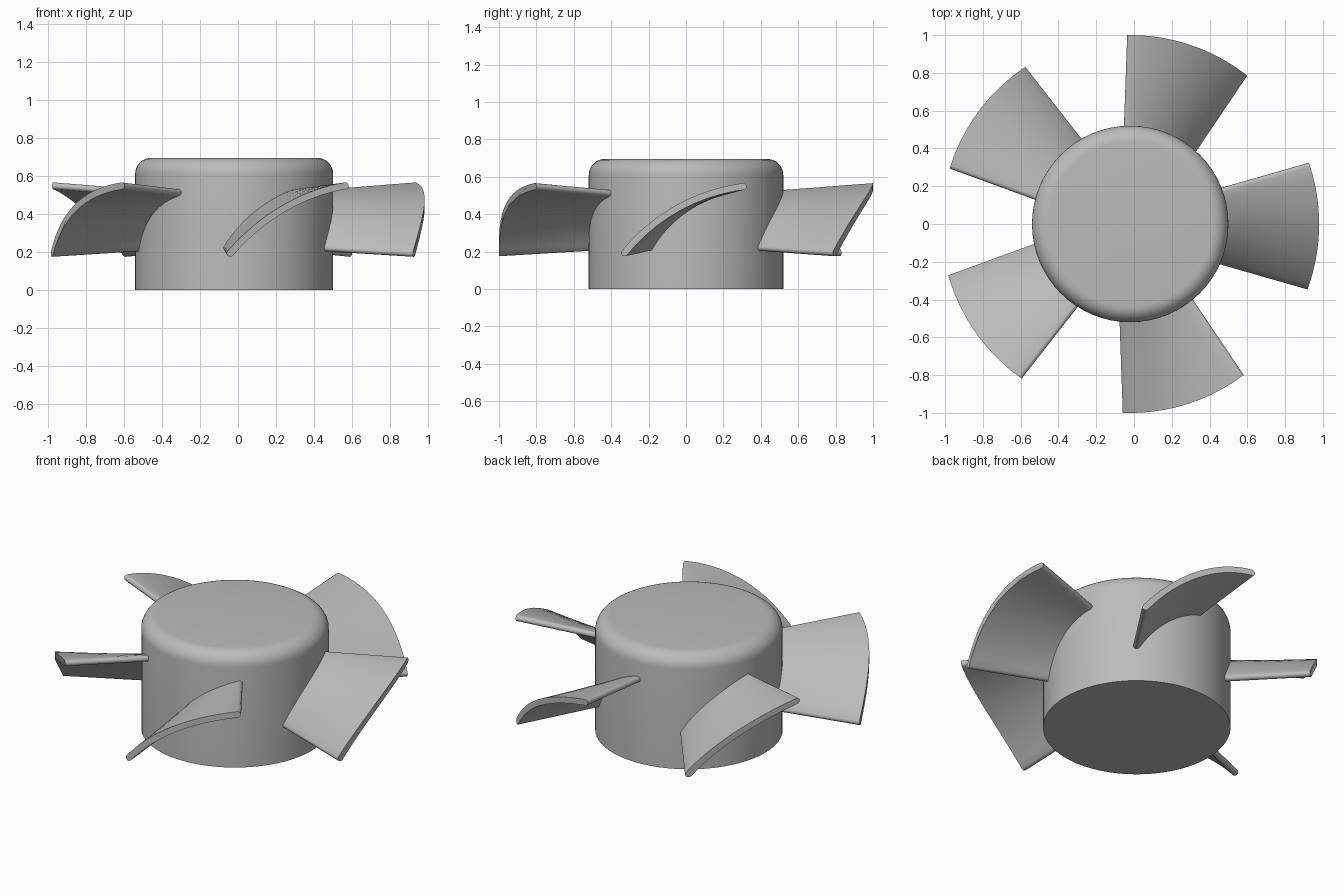
import bpy, bmesh, math
from mathutils import Vector

cube = bpy.data.objects.get("Cube")
if cube:
    bpy.data.objects.remove(cube, do_unlink=True)

CENTRE_X = -0.02
HUB_R, HUB_H, ROUND = 0.52, 0.695, 0.085
BLADES, TIP_R, HALF_THICK = 5, 1.0, 0.018

grey = bpy.data.materials.new("plain grey")
grey.use_nodes = True
colour = (0.5, 0.5, 0.5, 1)
grey.diffuse_color = colour
grey.node_tree.nodes["Principled BSDF"].inputs["Base Color"].default_value = colour


def make_object(name, bm, angle):
    bmesh.ops.recalc_face_normals(bm, faces=bm.faces)
    mesh = bpy.data.meshes.new(name)
    bm.to_mesh(mesh)
    bm.free()
    mesh.materials.append(grey)
    obj = bpy.data.objects.new(name, mesh)
    bpy.context.collection.objects.link(obj)
    obj.location.x = CENTRE_X
    obj.rotation_euler.z = angle
    bpy.ops.object.select_all(action='DESELECT')
    obj.select_set(True)
    bpy.context.view_layer.objects.active = obj
    bpy.ops.object.shade_smooth_by_angle(angle=math.radians(35))
    return obj


def loft(bm, rings):
    """Skin a list of closed rings of points and cap both ends."""
    loops = [[bm.verts.new(p) for p in ring] for ring in rings]
    for a, b in zip(loops, loops[1:]):
        for i in range(len(a)):
            j = (i + 1) % len(a)
            bm.faces.new((a[i], a[j], b[j], b[i]))
    bm.faces.new(loops[0])
    bm.faces.new(loops[-1])


def blade_section(start, end, sag, steps=16, cap=6):
    """Arched strip of even thickness with round ends, in the (y, z) plane."""
    p, q = Vector(start), Vector(end)
    chord = q - p
    along = chord.normalized()
    up = Vector((-along.y, along.x))
    half = 2 * math.atan(2 * sag / chord.length)
    radius = chord.length / (2 * math.sin(half))
    pivot = (p + q) / 2 + up * (sag - radius)

    def at(a, r):
        return pivot + (along * math.sin(a) + up * math.cos(a)) * r

    angles = [-half + 2 * half * i / steps for i in range(steps + 1)]
    outline = [at(a, radius + HALF_THICK) for a in angles]
    for side, run in ((half, 1), (-half, -1)):
        out = (along * math.sin(side) + up * math.cos(side)) * run
        tangent = (along * math.cos(side) - up * math.sin(side)) * run
        for i in range(1, cap):
            t = math.pi * i / cap
            outline.append(at(side, radius) + (out * math.cos(t) + tangent * math.sin(t)) * HALF_THICK)
        if run == 1:
            outline += [at(a, radius - HALF_THICK) for a in reversed(angles)]
    return outline


# Hub: cylinder with a rounded top rim
profile = [(HUB_R, 0)]
for i in range(9):
    t = math.pi / 2 * i / 8
    profile.append((HUB_R - ROUND + ROUND * math.cos(t), HUB_H - ROUND + ROUND * math.sin(t)))
SIDES = 64
bm = bmesh.new()
loft(bm, [[(r * math.cos(k * math.tau / SIDES), r * math.sin(k * math.tau / SIDES), z)
           for k in range(SIDES)] for r, z in profile])
make_object("hub", bm, 0)

# Blades: arched section widening from inside the hub to a cylindrical tip
root = blade_section((-0.192, 0.222), (0.178, 0.512), 0.045)
tip = blade_section((-0.322, 0.193), (0.313, 0.548), 0.07)
for n in range(BLADES):
    bm = bmesh.new()
    rings = []
    for t in (-0.12, 0.15, 0.45, 0.75, 1):
        ring = []
        for a, b in zip(root, tip):
            inner_x = math.sqrt(HUB_R ** 2 - a.x ** 2)
            tip_x = math.sqrt(TIP_R ** 2 - b.x ** 2)
            yz = a.lerp(b, t)
            ring.append((inner_x + (tip_x - inner_x) * t, yz.x, yz.y))
        rings.append(ring)
    loft(bm, rings)
    make_object(f"blade_{n + 1}", bm, math.radians(-0.4) + n * math.tau / BLADES)
